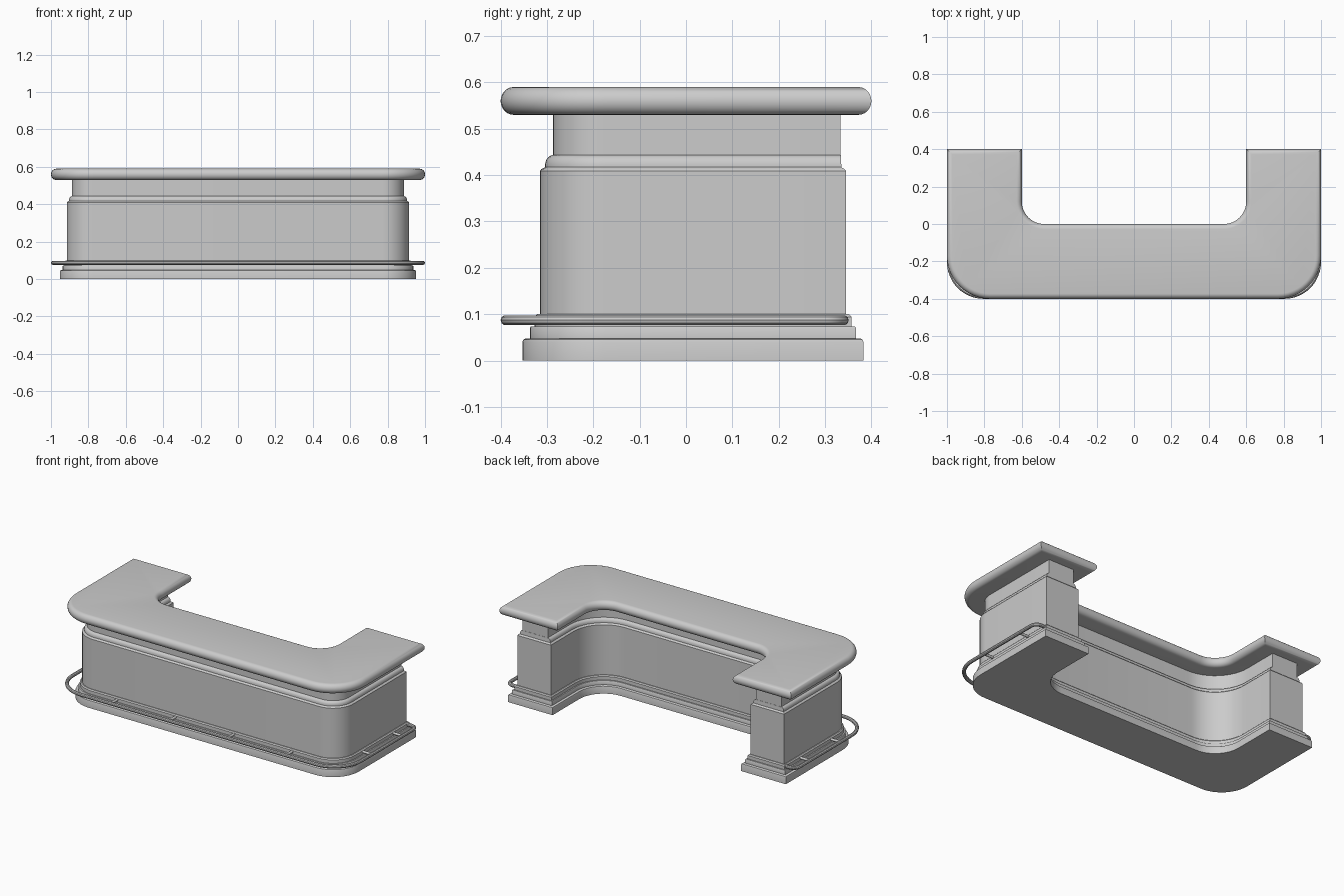
import bpy, bmesh, math
from mathutils import Vector

if "Cube" in bpy.data.objects:
    bpy.data.objects.remove(bpy.data.objects["Cube"])

grey = bpy.data.materials.new("light_grey")
grey.diffuse_color = (0.6, 0.6, 0.6, 1)
grey.use_nodes = True
grey.node_tree.nodes["Principled BSDF"].inputs["Base Color"].default_value = grey.diffuse_color


def arc(cx, cy, r, a0, a1, n=12):
    return [(cx + r * math.cos(math.radians(a0 + (a1 - a0) * i / n)),
             cy + r * math.sin(math.radians(a0 + (a1 - a0) * i / n))) for i in range(n + 1)]


def u_outline(d, y_end, r_out):
    """U-shaped footprint, half-width d around the counter's centre line."""
    xo, yo, xi, yi = 0.8 + d, -0.2 - d, 0.8 - d, -0.2 + d
    r_in = 0.12 + 0.2 - d
    half = arc(xo - r_out, yo + r_out, r_out, -90, 0)
    half += [(xo, y_end), (xi, y_end)]
    half += arc(xi - r_in, yi + r_in, r_in, 0, -90)
    return half + [(-x, y) for x, y in reversed(half)]


def finish(ob):
    ob.data.materials.append(grey)
    bpy.ops.object.select_all(action='DESELECT')
    ob.select_set(True)
    bpy.context.view_layer.objects.active = ob
    bpy.ops.object.shade_smooth_by_angle(angle=math.radians(35))


def loft(name, rings):
    """Stack U outlines; rings are (half-width, arm end y, outer radius, z)."""
    bm = bmesh.new()
    loops = [[bm.verts.new((x, y, z)) for x, y in u_outline(d, e, r)] for d, e, r, z in rings]
    n = len(loops[0])
    for a, b in zip(loops, loops[1:]):
        for i in range(n):
            j = (i + 1) % n
            bm.faces.new((a[i], a[j], b[j], b[i]))
    bm.faces.new(loops[-1])
    bm.faces.new(list(reversed(loops[0])))
    me = bpy.data.meshes.new(name)
    bm.to_mesh(me)
    bm.free()
    ob = bpy.data.objects.new(name, me)
    bpy.context.collection.objects.link(ob)
    finish(ob)


def simple(rows, extra=0.23):
    return [(d, extra + d, d + 0.025, z) for d, z in rows]


# stepped plinth
loft("plinth", simple([(.153, 0), (.153, .04), (.151, .045), (.146, .048), (.137, .048),
                       (.137, .07), (.135, .073), (.127, .073), (.127, .094), (.121, .1), (.110, .1)]))

# main counter body with rounded moulding on top
loft("body", simple([(.115, .09), (.115, .409), (.112, .413)]) +
     [(.104, .335, .129, .417), (.104, .335, .129, .423), (.102, .334, .127, .432),
      (.097, .334, .122, .439), (.090, .334, .115, .443), (.084, .333, .11, .443)])

# recessed neck
loft("neck", [(.087, .333, .112, .43), (.087, .333, .112, .54)])

# worktop with rounded rim
R = 0.028
rim = [-90 + 180 * i / 12 for i in range(13)]
loft("worktop", [(.2 - R + R * math.cos(math.radians(a)), .4 - R + R * math.cos(math.radians(a)),
                  .23 - R + R * math.cos(math.radians(a)), .56 + .03 * math.sin(math.radians(a)))
                 for a in rim])

# foot rail swept around front and sides, ends turning into the body
half = [(0, -.389)] + arc(.989 - .185, -.389 + .185, .185, -90, 0)
half += arc(.949, .30, .04, 0, 90, 8) + [(.90, .34)]
path = [(-x, y) for x, y in reversed(half[1:])] + half
cu = bpy.data.curves.new("foot_rail", 'CURVE')
cu.dimensions = '3D'
cu.bevel_depth = .011
cu.bevel_resolution = 3
cu.use_fill_caps = True
sp = cu.splines.new('POLY')
sp.points.add(len(path) - 1)
for p, (x, y) in zip(sp.points, path):
    p.co = (x, y, .087, 1)
rail = bpy.data.objects.new("foot_rail", cu)
bpy.context.collection.objects.link(rail)
bpy.ops.object.select_all(action='DESELECT')
rail.select_set(True)
bpy.context.view_layer.objects.active = rail
bpy.ops.object.convert(target='MESH')
finish(bpy.context.view_layer.objects.active)

# short brackets holding the rail
brackets = [((x, -.30), (x, -.389)) for x in (-.6, -.2, .2, .6)]
brackets += [((s * .90, y), (s * .989, y)) for s in (-1, 1) for y in (-.1, .2)]
for a, b in brackets:
    a, b = Vector((*a, .087)), Vector((*b, .087))
    bpy.ops.mesh.primitive_cylinder_add(vertices=12, radius=.008, depth=(b - a).length,
                                        location=(a + b) / 2)
    ob = bpy.context.object
    ob.name = "rail_bracket"
    ob.rotation_euler = (b - a).to_track_quat('Z', 'Y').to_euler()
    finish(ob)
